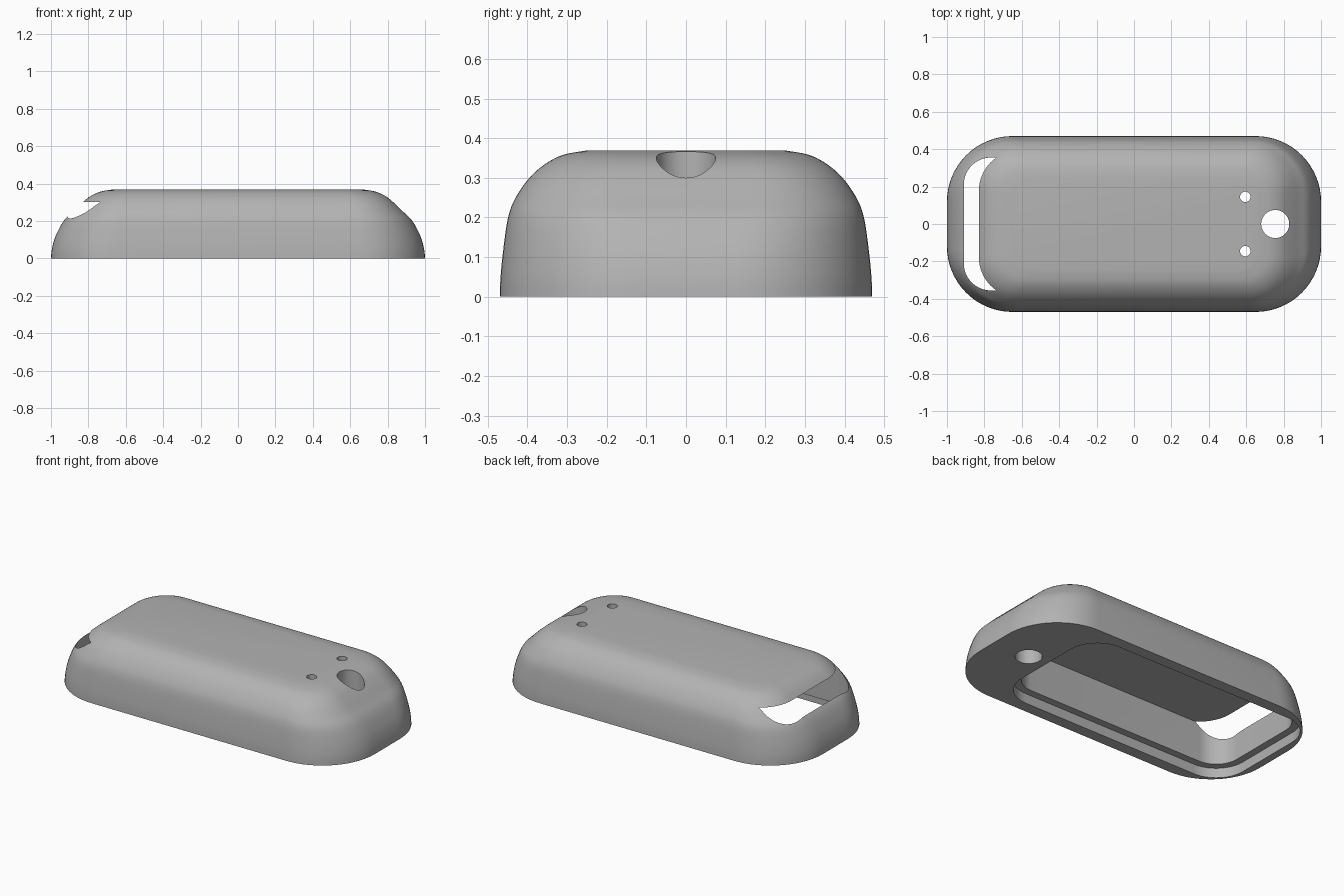
import bpy, bmesh, math
from mathutils import Vector

if "Cube" in bpy.data.objects:
    bpy.data.objects.remove(bpy.data.objects["Cube"], do_unlink=True)

grey = bpy.data.materials.new("plain grey")
grey.use_nodes = True
colour = (0.45, 0.45, 0.45, 1)
grey.diffuse_color = colour
grey.node_tree.nodes["Principled BSDF"].inputs["Base Color"].default_value = colour


def rounded_ring(x0, x1, half_y, r, z, steps=16):
    """Outline of a rounded rectangle at height z."""
    pts = []
    corners = [(x1 - r, half_y - r), (x0 + r, half_y - r),
               (x0 + r, r - half_y), (x1 - r, r - half_y)]
    for i, (cx, cy) in enumerate(corners):
        for k in range(steps + 1):
            a = math.pi / 2 * (i + k / steps)
            pts.append((cx + r * math.cos(a), cy + r * math.sin(a), z))
    return pts


def loft(name, rings):
    """Closed solid through a stack of matching outlines."""
    bm = bmesh.new()
    loops = [[bm.verts.new(p) for p in ring] for ring in rings]
    n = len(loops[0])
    for low, high in zip(loops, loops[1:]):
        for i in range(n):
            j = (i + 1) % n
            bm.faces.new((low[i], low[j], high[j], high[i]))
    bm.faces.new(loops[0][::-1])
    bm.faces.new(loops[-1])
    mesh = bpy.data.meshes.new(name)
    bm.to_mesh(mesh)
    bm.free()
    mesh.materials.append(grey)
    obj = bpy.data.objects.new(name, mesh)
    bpy.context.collection.objects.link(obj)
    return obj


def smooth_levels(levels, sub=4):
    """Catmull-Rom curve through the profile levels."""
    pts = [Vector(p) for p in levels]
    pts = [pts[0]] + pts + [pts[-1]]
    out = []
    for a, b, c, d in zip(pts, pts[1:], pts[2:], pts[3:]):
        for k in range(sub):
            t = k / sub
            out.append(0.5 * (2 * b + (c - a) * t + (2 * a - 5 * b + 4 * c - d) * t * t
                              + (3 * b - a - 3 * c + d) * t ** 3))
    return out + [pts[-1]]


def cut(target, cutter):
    mod = target.modifiers.new("cut", "BOOLEAN")
    mod.operation = "DIFFERENCE"
    mod.solver = "EXACT"
    mod.object = cutter
    bpy.context.view_layer.objects.active = target
    bpy.ops.object.modifier_apply(modifier=mod.name)
    bpy.data.objects.remove(cutter, do_unlink=True)


# Outer body: half length, half width, corner radius, height
body = [(1, .47, .35, 0), (.995, .468, .348, .05), (.975, .461, .335, .12),
        (.932, .449, .3, .2), (.882, .43, .265, .25), (.83, .395, .22, .3),
        (.785, .355, .185, .335), (.73, .31, .15, .358), (.66, .25, .11, .369)]
shell = loft("case_shell", [rounded_ring(-hx, hx, hy, r, z)
                            for hx, hy, r, z in smooth_levels(body)])

# Inner cavity, which breaks out through the end as the curved slot
cut(shell, loft("cavity_cutter", [rounded_ring(-.91, .585, .355, .145, z) for z in (-.1, .3)]))
# Shallow lid recess around the cavity
cut(shell, loft("recess_cutter", [rounded_ring(-.955, .63, .4, .19, z) for z in (-.1, .06)]))

# Cord hole and two small holes
for x, y, r in [(.755, 0, .075), (.595, .145, .028), (.595, -.145, .028)]:
    bpy.ops.mesh.primitive_cylinder_add(vertices=40, radius=r, depth=1, location=(x, y, .2))
    cut(shell, bpy.context.object)

# Smooth curves, crisp rims
bpy.ops.object.select_all(action="DESELECT")
shell.select_set(True)
bpy.context.view_layer.objects.active = shell
bpy.ops.object.shade_smooth_by_angle(angle=math.radians(30))
